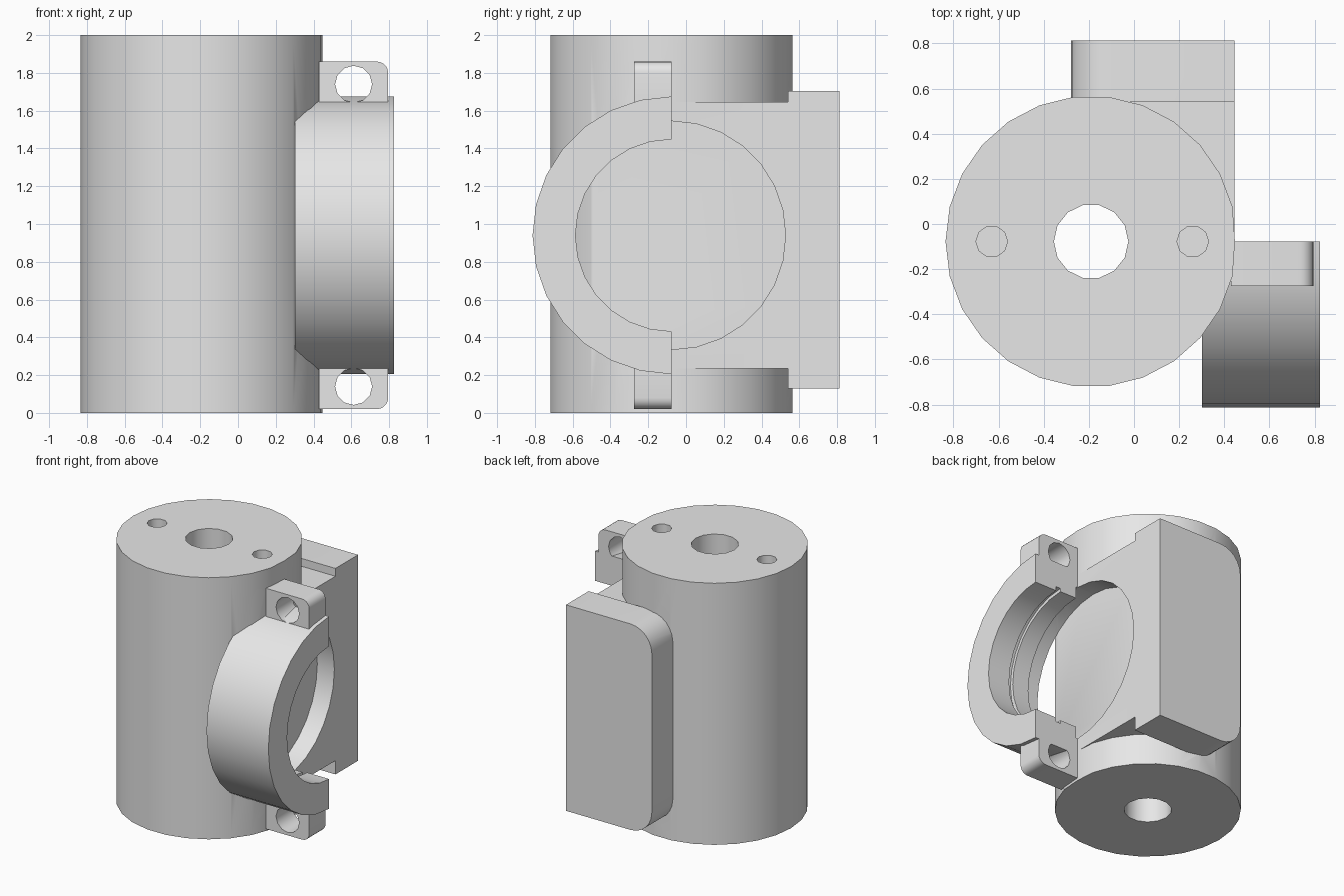
import bpy
import bmesh
from math import sin, cos, pi, radians
from mathutils import Vector

if "Cube" in bpy.data.objects:
    bpy.data.objects.remove(bpy.data.objects["Cube"])

GREY = bpy.data.materials.new("plain grey")
GREY.use_nodes = True
GREY.diffuse_color = (0.8, 0.8, 0.8, 1)
GREY.node_tree.nodes["Principled BSDF"].inputs["Base Color"].default_value = (0.8, 0.8, 0.8, 1)

# Shared centre lines
BODY_X, BODY_Y = -0.19, -0.0775
MID_Z = 0.94
FACE_X = 0.446
RING_SIDES = 28


def finish(name, bm):
    bmesh.ops.recalc_face_normals(bm, faces=bm.faces)
    mesh = bpy.data.meshes.new(name)
    bm.to_mesh(mesh)
    bm.free()
    mesh.materials.append(GREY)
    obj = bpy.data.objects.new(name, mesh)
    bpy.context.collection.objects.link(obj)
    return obj


def prism(name, outline, axis, lo, hi):
    """Extrude a 2D outline along one axis; the other two keep their order."""
    def place(p, t):
        co = list(p)
        co.insert(axis, t)
        return co
    bm = bmesh.new()
    a = [bm.verts.new(place(p, lo)) for p in outline]
    b = [bm.verts.new(place(p, hi)) for p in outline]
    bm.faces.new(a)
    bm.faces.new(b)
    for i in range(len(a)):
        j = (i + 1) % len(a)
        bm.faces.new((a[i], a[j], b[j], b[i]))
    return finish(name, bm)


def circle(u, v, r, sides):
    return [(u + r * cos(2 * pi * i / sides), v + r * sin(2 * pi * i / sides))
            for i in range(sides)]


def arc(u, v, r, start, end, steps):
    angles = [radians(start + (end - start) * i / steps) for i in range(steps + 1)]
    return [(u + r * cos(t), v + r * sin(t)) for t in angles]


def box(u0, u1, v0, v1):
    return [(u0, v0), (u1, v0), (u1, v1), (u0, v1)]


def combine(target, other, operation):
    mod = target.modifiers.new(operation, "BOOLEAN")
    mod.operation = operation
    mod.solver = "EXACT"
    mod.object = other
    bpy.context.view_layer.objects.active = target
    bpy.ops.object.modifier_apply(modifier=mod.name)
    bpy.data.objects.remove(other)


# Main cylinder, trimmed flush with the side face
outline = [(min(x, FACE_X + 0.001), y) for x, y in circle(BODY_X, BODY_Y, 0.645, 26)]
body = prism("main_body", outline, 2, 0, 2)

# Flat side filler beside the cylinder
combine(body, prism("side_filler", box(-0.1, FACE_X, BODY_Y, 0.6), 2, 0.235, 1.645), "UNION")

# Rear block with two rounded corners
left, low, high, r = -0.28, 0.13, 1.705, 0.18
outline = [(FACE_X, low), (FACE_X, high)]
outline += arc(left + r, high - r, r, 90, 180, 6)
outline += arc(left + r, low + r, r, 180, 270, 6)
combine(body, prism("rear_block", outline, 1, 0.54, 0.813), "UNION")

# Round pocket in the side, centre bore and two blind holes
combine(body, prism("pocket", circle(BODY_Y, MID_Z, 0.605, RING_SIDES), 0, 0.302, 0.7), "DIFFERENCE")
combine(body, prism("bore", circle(BODY_X, BODY_Y, 0.165, 14), 2, -0.1, 2.1), "DIFFERENCE")
for x in (-0.63, 0.26):
    combine(body, prism("blind_hole", circle(x, BODY_Y, 0.07, 10), 2, 1.7, 2.1), "DIFFERENCE")

# Half ring clamp, a stepped section (x, radius) turned through half a circle
section = [(0.302, 0.605), (0.302, 0.735), (0.825, 0.735), (0.825, 0.508), (0.64, 0.508),
           (0.64, 0.54), (0.6, 0.54), (0.6, 0.515), (0.46, 0.515), (0.46, 0.605)]
bm = bmesh.new()
verts = [bm.verts.new((x, BODY_Y, MID_Z + rad)) for x, rad in section]
start = bm.faces.new(verts)
bmesh.ops.spin(bm, geom=[start] + list(start.edges) + verts, cent=Vector((0, BODY_Y, MID_Z)),
               axis=Vector((1, 0, 0)), angle=pi, steps=RING_SIDES // 2, use_duplicate=False)
# Keep the clamp on the front half, whichever way it was turned
for v in bm.verts:
    v.co.y = BODY_Y - abs(v.co.y - BODY_Y)
if not start.is_valid or all(len(e.link_faces) == 1 for e in start.edges):
    bm.faces.new(verts)
bmesh.ops.remove_doubles(bm, verts=bm.verts, dist=1e-5)
bmesh.ops.holes_fill(bm, edges=[e for e in bm.edges if e.is_boundary], sides=0)
clamp = finish("half_ring_clamp", bm)

# Bolt lugs above and below the ring
for side, name in ((1, "upper_lug"), (-1, "lower_lug")):
    outline = [(0.43, 0.7), (0.43, 0.92)] + arc(0.735, 0.86, 0.06, 90, 0, 5) + [(0.795, 0.7)]
    lug = prism(name, [(x, MID_Z + side * z) for x, z in outline], 1, -0.275, BODY_Y)
    hole = circle(0.612, MID_Z + side * 0.8, 0.098, 12)
    combine(lug, prism("lug_hole", hole, 1, -0.5, 0.2), "DIFFERENCE")

# Smooth round walls, crisp edges
for obj in bpy.context.scene.objects:
    obj.select_set(obj.type == "MESH")
bpy.context.view_layer.objects.active = body
bpy.ops.object.shade_smooth_by_angle(angle=radians(40))
